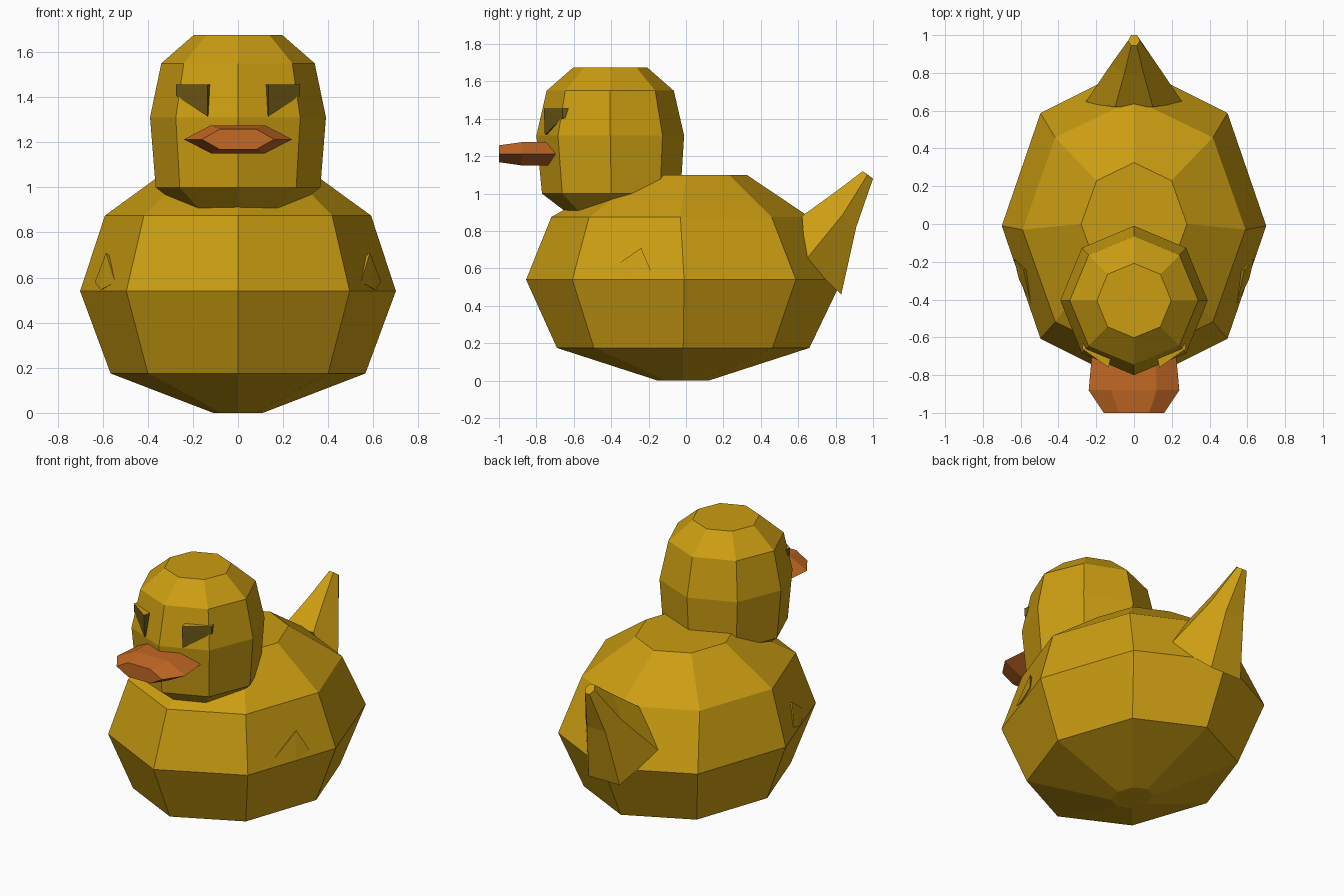
import bpy
import bmesh
from math import cos, sin, pi
from mathutils import Vector

cube = bpy.data.objects.get("Cube")
if cube:
    bpy.data.objects.remove(cube, do_unlink=True)


def material(name, rgb):
    mat = bpy.data.materials.new(name)
    mat.use_nodes = True
    color = (*rgb, 1)
    mat.diffuse_color = color
    mat.node_tree.nodes["Principled BSDF"].inputs["Base Color"].default_value = color
    return mat


yellow = material("golden_yellow", (0.6, 0.34, 0.006))
orange = material("beak_orange", (0.55, 0.14, 0.018))
olive = material("dark_olive", (0.16, 0.1, 0.008))


def finish(name, bm, *mats):
    bmesh.ops.recalc_face_normals(bm, faces=bm.faces)
    mesh = bpy.data.meshes.new(name)
    bm.to_mesh(mesh)
    bm.free()
    for mat in mats:
        mesh.materials.append(mat)
    obj = bpy.data.objects.new(name, mesh)
    bpy.context.collection.objects.link(obj)
    return obj


def loft(name, rings, mat):
    """Skin a stack of equal-length point rings and cap both ends."""
    bm = bmesh.new()
    loops = [[bm.verts.new(p) for p in ring] for ring in rings]
    n = len(loops[0])
    for a, b in zip(loops, loops[1:]):
        for i in range(n):
            j = (i + 1) % n
            bm.faces.new((a[i], a[j], b[j], b[i]))
    bm.faces.new(loops[0])
    bm.faces.new(loops[-1])
    return finish(name, bm, mat)


def oval(z, cy, rx, ry):
    return [(rx * sin(k * pi / 4), cy + ry * cos(k * pi / 4), z) for k in range(8)]


def mirrored_hex(top, side, bottom):
    """Six-point ring from its three points on the +x half."""
    half = [top, side, bottom]
    return half + [(-x, y, z) for x, y, z in reversed(half)]


def hull(name, points, *mats):
    bm = bmesh.new()
    for p in points:
        bm.verts.new(p)
    bmesh.ops.convex_hull(bm, input=bm.verts)
    bmesh.ops.dissolve_limit(bm, angle_limit=0.02, verts=bm.verts, edges=bm.edges)
    return finish(name, bm, *mats)


# Body and head: eight-sided stacks
loft("body", [oval(0, -0.015, 0.11, 0.135),
              oval(0.175, -0.015, 0.565, 0.675),
              oval(0.54, -0.01, 0.7, 0.845),
              oval(0.875, -0.03, 0.59, 0.69),
              oval(1.1, 0, 0.28, 0.325)], yellow)
loft("head", [oval(0.87, -0.4, 0.2, 0.2),
              oval(1.0, -0.4, 0.365, 0.37),
              oval(1.31, -0.405, 0.39, 0.395),
              oval(1.55, -0.405, 0.34, 0.34),
              oval(1.675, -0.405, 0.197, 0.197)], yellow)

# Beak: flattened six-sided bar with a bevelled front
loft("beak", [mirrored_hex((w / 2, y, 1.213 + h), (w, y, 1.213), (w / 2, y, 1.213 - h))
              for y, w, h in ((-0.6, 0.215, 0.062), (-0.75, 0.228, 0.062),
                              (-0.88, 0.24, 0.062), (-1.0, 0.16, 0.045))], orange)

# Tail: upswept six-sided spike
loft("tail", [mirrored_hex((0.1, 0.62, 0.88), (0.26, 0.64, 0.645), (0.11, 0.83, 0.46)),
              mirrored_hex((0.05, 0.8, 1.01), (0.125, 0.84, 0.89), (0.065, 0.91, 0.82)),
              mirrored_hex((0.015, 0.945, 1.12), (0.032, 0.97, 1.1), (0.015, 1.0, 1.08))],
     yellow)

# Paired eyes and wing stubs
eye_front = [(0.135, -0.76, 1.455), (0.275, -0.66, 1.455),
             (0.275, -0.66, 1.405), (0.135, -0.755, 1.315)]
eye_back = [(x - 0.03, y + 0.13, z) for x, y, z in eye_front]
wing = [(0.545, -0.425, 0.58), (0.635, -0.185, 0.58), (0.585, -0.24, 0.71),
        (0.61, -0.29, 0.545), (0.45, -0.28, 0.6)]

for side, s in (("left", 1), ("right", -1)):
    flip = lambda pts: [(s * x, y, z) for x, y, z in pts]
    eye = hull(side + "_eye", flip(eye_front + eye_back), yellow, olive)
    for face in eye.data.polygons:
        face.material_index = 0 if face.normal.z > 0.5 else 1
    hull(side + "_wing", flip(wing), yellow)
